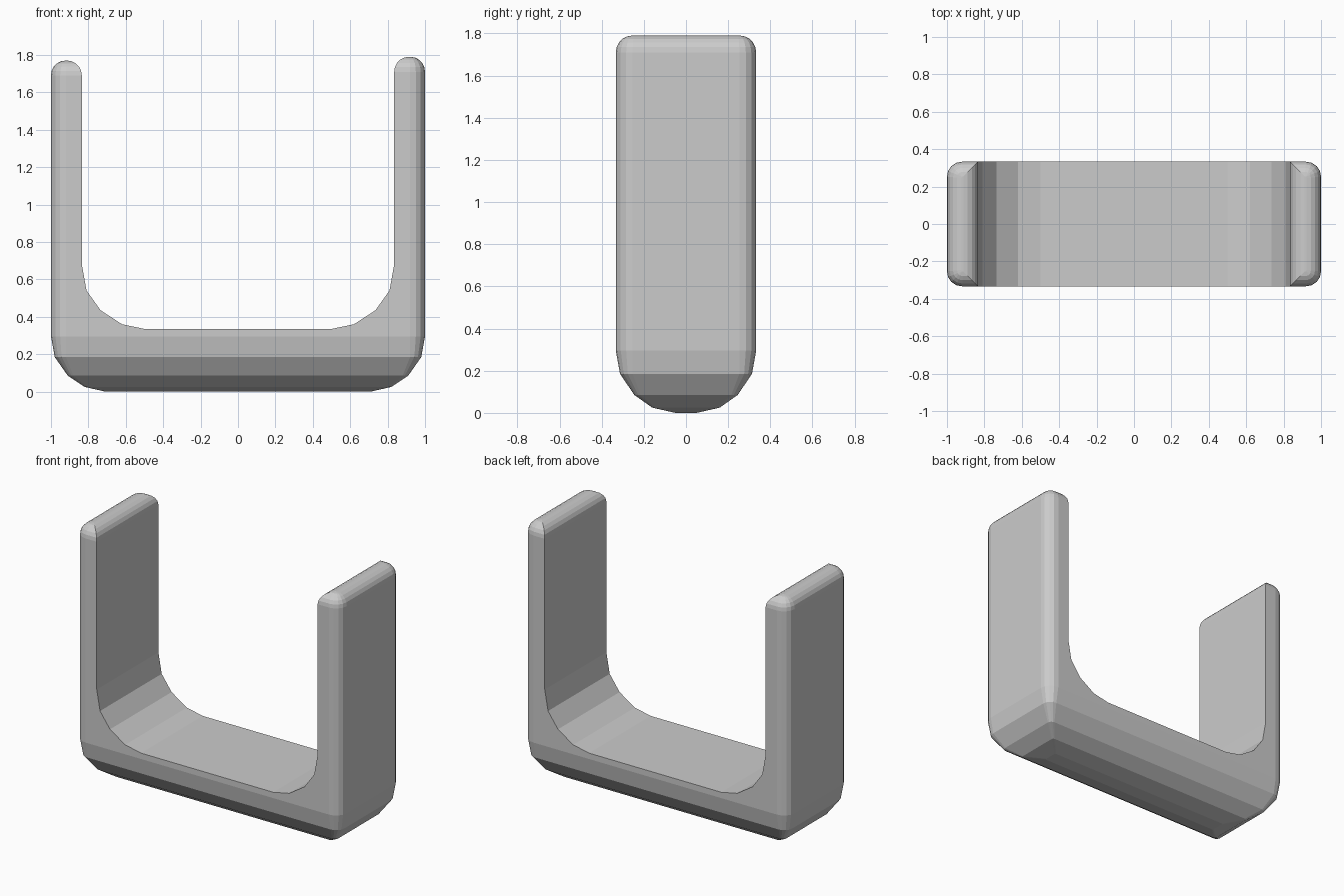
import bpy, bmesh, math

if "Cube" in bpy.data.objects:
    bpy.data.objects.remove(bpy.data.objects["Cube"])


def rounded_rect(bm, hx, hy, r, z, segs=4):
    """Ring of vertices around a rounded rectangle."""
    ring = []
    for q, (sx, sy) in enumerate([(1, 1), (-1, 1), (-1, -1), (1, -1)]):
        for i in range(segs + 1):
            a = math.pi / 2 * (q + i / segs)
            ring.append(bm.verts.new((sx * (hx - r) + r * math.cos(a),
                                      sy * (hy - r) + r * math.sin(a), z)))
    return ring


def make_object(name, bm):
    bmesh.ops.recalc_face_normals(bm, faces=bm.faces[:])
    mesh = bpy.data.meshes.new(name)
    bm.to_mesh(mesh)
    bm.free()
    obj = bpy.data.objects.new(name, mesh)
    bpy.context.collection.objects.link(obj)
    return obj


# Outer block with a rounded, tub-like underside: half x, half y, corner radius, z
LEG_TOP = 1.69
levels = [(0.71, 0.05, 0.01, 0.0), (0.82, 0.16, 0.015, 0.025),
          (0.91, 0.245, 0.03, 0.085), (0.98, 0.313, 0.06, 0.185),
          (1.0, 0.333, 0.08, 0.295), (1.0, 0.333, 0.08, LEG_TOP)]
bm = bmesh.new()
rings = [rounded_rect(bm, *lv) for lv in levels]
for a, b in zip(rings, rings[1:]):
    for i in range(len(a)):
        j = (i + 1) % len(a)
        bm.faces.new((a[i], a[j], b[j], b[i]))
bm.faces.new(rings[0][::-1])
bm.faces.new(rings[-1])
bracket = make_object("u_bracket", bm)

# Inner channel with filleted corners
half = [(0.50, 0.335), (0.62, 0.36), (0.735, 0.435), (0.81, 0.54),
        (0.835, 0.68), (0.835, 2.0)]
profile = half + [(-x, z) for x, z in reversed(half)]
bm = bmesh.new()
face = bm.faces.new([bm.verts.new((x, -0.6, z)) for x, z in profile])
ext = bmesh.ops.extrude_face_region(bm, geom=[face])
bmesh.ops.translate(bm, vec=(0, 1.2, 0),
                    verts=[g for g in ext["geom"] if isinstance(g, bmesh.types.BMVert)])
cutter = make_object("channel_cutter", bm)
mod = bracket.modifiers.new("channel", 'BOOLEAN')
mod.operation = 'DIFFERENCE'
mod.solver = 'EXACT'
mod.object = cutter
bpy.context.view_layer.objects.active = bracket
bpy.ops.object.modifier_apply(modifier=mod.name)
bpy.data.objects.remove(cutter)

# Round over the leg tips; the right leg is slightly taller
bm = bmesh.new()
bm.from_mesh(bracket.data)
tips = [f for f in bm.faces if f.normal.z > 0.9 and f.calc_center_median().z > 1.6]
R, STEPS = 0.08, 5
for tip in tips:
    if tip.calc_center_median().x > 0:
        for v in tip.verts:
            v.co.z += 0.02
    for i in range(STEPS):
        a0, a1 = (math.pi / 2 * k / STEPS for k in (i, i + 1))
        bmesh.ops.inset_region(bm, faces=[tip], use_even_offset=True,
                               thickness=R * (math.cos(a0) - math.cos(a1)) * 0.98)
        for v in tip.verts:
            v.co.z += R * (math.sin(a1) - math.sin(a0))
bm.to_mesh(bracket.data)
bm.free()
